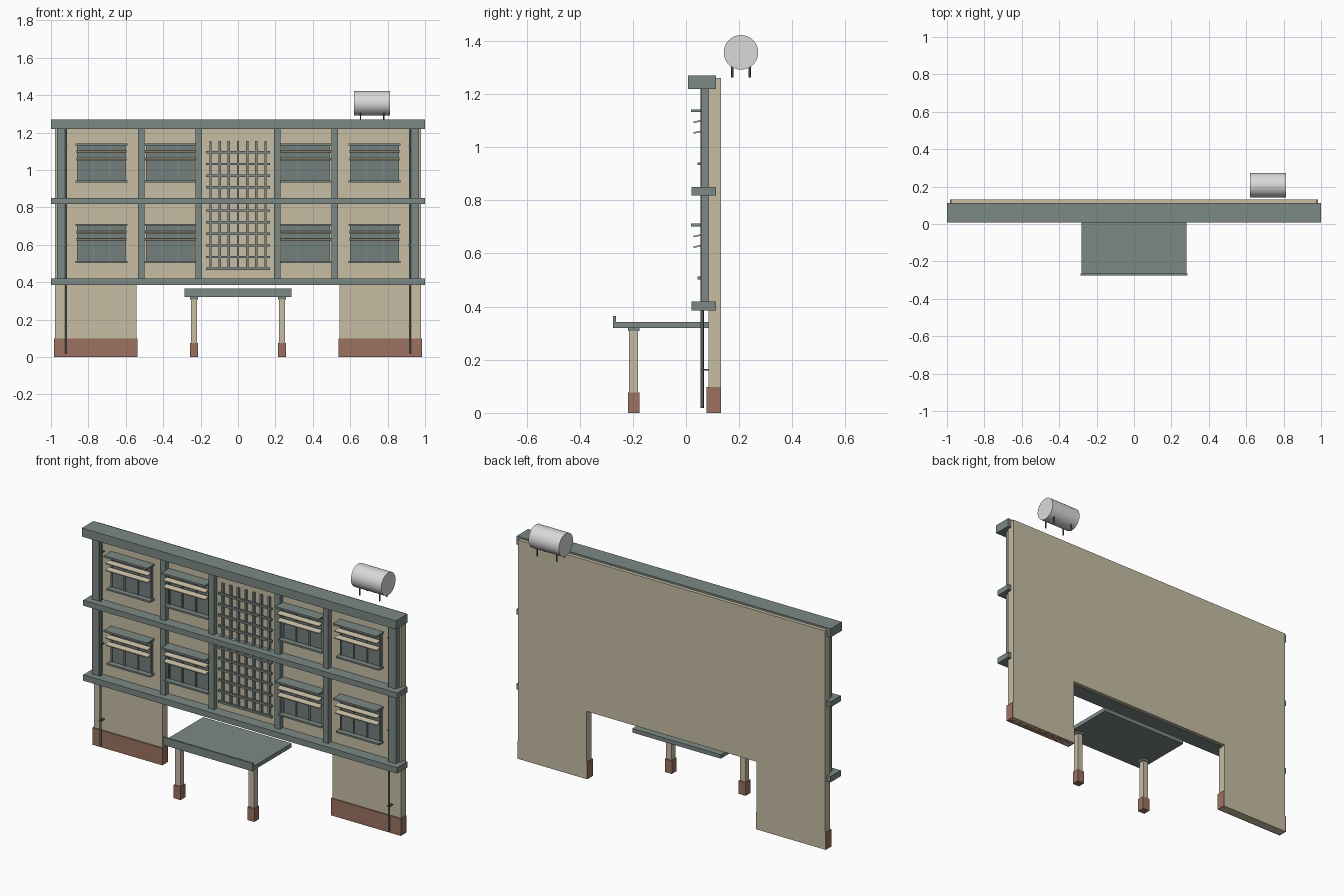
import bpy, bmesh, math
from mathutils import Matrix, Vector

cube = bpy.data.objects.get("Cube")
if cube:
    bpy.data.objects.remove(cube, do_unlink=True)


def material(name, rgb):
    m = bpy.data.materials.new(name)
    m.use_nodes = True
    m.diffuse_color = (*rgb, 1)
    m.node_tree.nodes["Principled BSDF"].inputs["Base Color"].default_value = (*rgb, 1)
    return m


cream = material("cream plaster", (0.57, 0.51, 0.37))
grey = material("grey green trim", (0.2, 0.25, 0.235))
pane = material("window grey", (0.17, 0.21, 0.2))
brick = material("brick red base", (0.33, 0.165, 0.115))
metal = material("light metal", (0.7, 0.7, 0.7))
dark = material("dark pipe", (0.09, 0.11, 0.11))


def finish(name, bm, mat):
    mesh = bpy.data.meshes.new(name)
    bm.to_mesh(mesh)
    bm.free()
    mesh.materials.append(mat)
    ob = bpy.data.objects.new(name, mesh)
    bpy.context.collection.objects.link(ob)
    return ob


def box(name, mat, x, y, z, tilt=0):
    """Box from (low, high) ranges, optionally tilted about its long x axis."""
    size = Vector([r[1] - r[0] for r in (x, y, z)])
    mid = Vector([(r[0] + r[1]) / 2 for r in (x, y, z)])
    bm = bmesh.new()
    bmesh.ops.create_cube(bm, size=1, matrix=Matrix.Translation(mid)
                          @ Matrix.Rotation(tilt, 4, 'X') @ Matrix.Diagonal((*size, 1)))
    return finish(name, bm, mat)


def rod(name, mat, start, end, radius, sides=10):
    a, b = Vector(start), Vector(end)
    turn = (b - a).to_track_quat('Z', 'Y').to_matrix().to_4x4()
    bm = bmesh.new()
    bmesh.ops.create_cone(bm, cap_ends=True, segments=sides, radius1=radius, radius2=radius,
                          depth=(b - a).length, matrix=Matrix.Translation((a + b) / 2) @ turn)
    for f in bm.faces:
        f.smooth = len(f.verts) == 4
    for e in bm.edges:
        e.smooth = e.calc_face_angle(0) < math.radians(50)
    return finish(name, bm, mat)


def around(c, half):
    return (c - half, c + half)


# Walls and horizontal bands
box("upper_wall", cream, (-0.978, 0.978), (0.085, 0.132), (0.39, 1.26))
box("roof_band", grey, (-1, 1), (0.008, 0.112), (1.22, 1.27))
box("middle_band", grey, (-1, 1), (0.02, 0.112), (0.818, 0.85))
box("lower_band", grey, (-1, 1), (0.02, 0.112), (0.386, 0.42))

for s, side in ((-1, "right"), (1, "left")):
    # Ground floor walls with brick plinths
    box(side + "_ground_wall", cream, around(s * 0.76, 0.218), (0.085, 0.132), (0.0, 0.39))
    box(side + "_plinth", brick, around(s * 0.76, 0.223), (0.078, 0.131), (0, 0.098))

    # Facade pilasters
    for x, half in ((0.21, 0.018), (0.518, 0.017), (0.946, 0.022)):
        box(side + "_pilaster", grey, around(s * x, half), (0.056, 0.09), (0.4, 1.23))

    # Drain pipe and brackets
    rod(side + "_drain_pipe", dark, (s * 0.919, 0.061, 0.018), (s * 0.919, 0.061, 1.23), 0.006)
    for z in (0.163, 0.6, 1.13):
        box(side + "_pipe_bracket", dark, around(s * 0.919, 0.008), (0.054, 0.086), around(z, 0.003))

    # Windows with hood, sill, mullions and sloping louvres
    for x in (0.362, 0.73):
        for z in (0.508, 0.938):
            c = s * x
            box(side + "_window_pane", pane, around(c, 0.13), (0.075, 0.088), (z, z + 0.195))
            box(side + "_window_hood", grey, around(c, 0.138), (0.018, 0.088), (z + 0.194, z + 0.204))
            box(side + "_window_sill", grey, around(c, 0.138), (0.044, 0.088), around(z, 0.005))
            for dx in (-0.126, -0.043, 0.043, 0.126):
                box(side + "_window_mullion", grey, around(c + dx, 0.004), (0.069, 0.08), (z, z + 0.195))
            for dz in (0.119, 0.159):
                box(side + "_louvre", cream, around(c, 0.134), (0.028, 0.06),
                    around(z + dz, 0.003), math.radians(12))

    # Canopy posts
    box(side + "_post", cream, around(s * 0.235, 0.017), around(-0.197, 0.017), (0.07, 0.315))
    box(side + "_post_base", brick, around(s * 0.235, 0.022), around(-0.197, 0.022), (0, 0.076))
    box(side + "_post_cap", grey, around(s * 0.235, 0.022), around(-0.197, 0.022), (0.308, 0.322))

# Central grille
for i in range(7):
    box("grille_upright", grey, around((i - 3) * 0.049, 0.006), (0.066, 0.08), (0.465, 1.155))
for i in range(11):
    box("grille_rail", grey, around(0, 0.17), (0.06, 0.072), around(0.472 + i * 0.0622, 0.006))

# Entrance canopy
box("canopy_slab", grey, (-0.282, 0.282), (-0.27, 0.086), (0.32, 0.343))
box("canopy_lip", grey, (-0.286, 0.286), (-0.275, -0.264), (0.32, 0.365))

# Water tank on four thin legs
rod("water_tank", metal, (0.62, 0.207, 1.357), (0.813, 0.207, 1.357), 0.065, 40)
for x in (0.655, 0.78):
    for y in (0.174, 0.24):
        rod("tank_leg", dark, (x, y, 1.262), (x, y, 1.32), 0.004)
